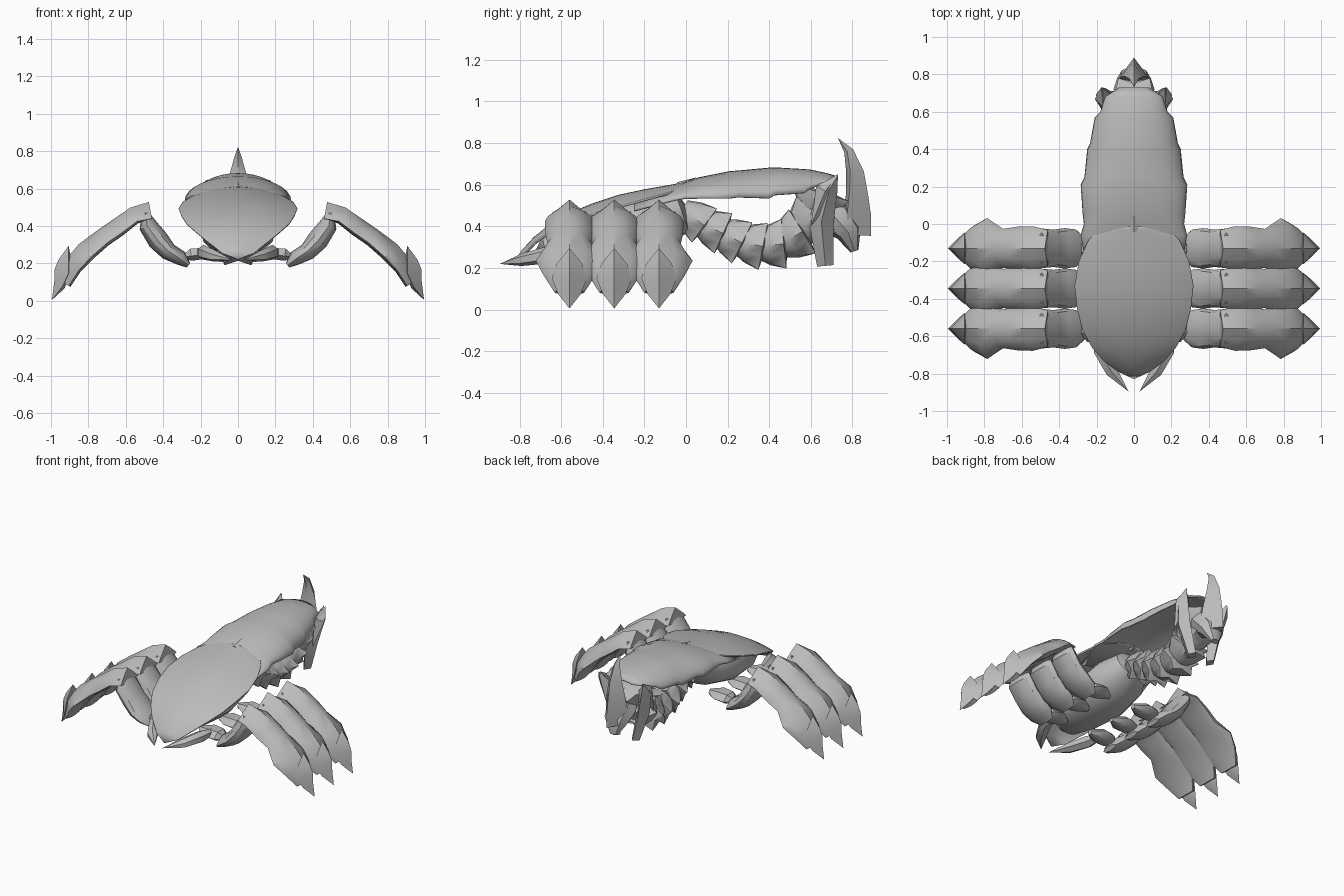
import bpy, bmesh, math
from mathutils import Vector

mat = bpy.data.materials.new("chitin grey")
mat.diffuse_color = (0.5, 0.5, 0.5, 1)


def finish(name, bm, angle=35):
    bmesh.ops.recalc_face_normals(bm, faces=bm.faces[:])
    me = bpy.data.meshes.new(name)
    bm.to_mesh(me)
    bm.free()
    ob = bpy.data.objects.new(name, me)
    bpy.context.collection.objects.link(ob)
    me.materials.append(mat)
    bpy.ops.object.select_all(action='DESELECT')
    ob.select_set(True)
    bpy.context.view_layer.objects.active = ob
    bpy.ops.object.shade_smooth_by_angle(angle=math.radians(angle))
    return ob


def sweep(name, stations, place, n=12, jag=None, tent=None, angle=35):
    """Stations are (p, q, half width, height above, height below) along a planar path.
    jag shrinks every second point of a ring, tent blends a round top into a ridge."""
    bm = bmesh.new()
    rings = []
    for i, (p, q, w, up, dn) in enumerate(stations):
        a, b = stations[max(i - 1, 0)], stations[min(i + 1, len(stations) - 1)]
        t = Vector((b[0] - a[0], b[1] - a[1])).normalized()
        nor = Vector((-t.y, t.x))
        ring = []
        for k in range(n):
            an = 2 * math.pi * k / n
            r = jag[i] if jag and k % 2 else 1
            s = math.sin(an)
            if tent:
                s += tent[i] * (math.copysign(1 - abs(math.cos(an)), s) - s)
            h = s * (up if s > 0 else dn) * r
            ring.append(bm.verts.new(place(p + nor.x * h, q + nor.y * h, w * math.cos(an) * r)))
        rings.append(ring)
    for a, b in zip(rings, rings[1:]):
        for k in range(n):
            bm.faces.new((a[k], a[(k + 1) % n], b[(k + 1) % n], b[k]))
    bm.faces.new(rings[0])
    bm.faces.new(rings[-1])
    bmesh.ops.remove_doubles(bm, verts=bm.verts[:], dist=0.0005)
    return finish(name, bm, angle)


def plate(name, rows, power, cols=16, thick=0.01):
    """Domed plate; rows are (y, half width, ridge z, rim z)."""
    bm = bmesh.new()
    grid = []
    for y, hw, ridge, rim in rows:
        line = []
        for k in range(cols + 1):
            s = math.sin((k / cols - 0.5) * math.pi)
            f = abs(s) ** 2 if power == 2 else 1 - math.sqrt(max(0, 1 - s * s))
            line.append(bm.verts.new((hw * s, y, ridge + (rim - ridge) * f)))
        grid.append(line)
    for a, b in zip(grid, grid[1:]):
        for k in range(cols):
            bm.faces.new((a[k], a[k + 1], b[k + 1], b[k]))
    bmesh.ops.remove_doubles(bm, verts=bm.verts[:], dist=0.0005)
    ob = finish(name, bm)
    mod = ob.modifiers.new("thickness", 'SOLIDIFY')
    mod.thickness = thick
    return ob


def in_yz(x0):
    return lambda p, q, w: (x0 + w, p, q)


# Head shield, pointed at the front
plate("head_shield", [
    (-0.83, 0.0, 0.225, 0.225), (-0.79, 0.085, 0.285, 0.255), (-0.73, 0.165, 0.35, 0.32),
    (-0.66, 0.225, 0.405, 0.37), (-0.57, 0.275, 0.46, 0.415), (-0.45, 0.305, 0.51, 0.46),
    (-0.33, 0.318, 0.55, 0.495), (-0.2, 0.295, 0.578, 0.53), (-0.09, 0.245, 0.597, 0.56),
    (-0.03, 0.19, 0.608, 0.58), (-0.005, 0.08, 0.612, 0.605)], 2)
sweep("shield_spike", [(-0.04, 0.6, 0.03, 0.012, 0.02), (0.05, 0.635, 0.0, 0, 0)], in_yz(0), 4)

# Back shell with a serrated rim
plate("back_shell", [
    (-0.25, 0.25, 0.52, 0.475), (-0.06, 0.285, 0.595, 0.525), (0.0, 0.268, 0.615, 0.535),
    (0.06, 0.275, 0.635, 0.535), (0.21, 0.285, 0.665, 0.535), (0.25, 0.265, 0.668, 0.54),
    (0.4, 0.25, 0.682, 0.535), (0.43, 0.235, 0.683, 0.55), (0.57, 0.21, 0.675, 0.56),
    (0.6, 0.18, 0.672, 0.58), (0.68, 0.155, 0.655, 0.61), (0.73, 0.08, 0.64, 0.62)], 1)

# Body under the shield
sweep("body", [(-0.72, 0.29, 0.0, 0, 0), (-0.68, 0.3, 0.09, 0.05, 0.05),
               (-0.55, 0.33, 0.16, 0.09, 0.09), (-0.35, 0.37, 0.2, 0.14, 0.14),
               (-0.15, 0.42, 0.19, 0.14, 0.14), (-0.02, 0.47, 0.12, 0.1, 0.1),
               (0.02, 0.48, 0.0, 0, 0)], in_yz(0), 16)

# Legs and mandibles on both sides
for side, label in ((1, "right"), (-1, "left")):
    for num, yc in enumerate((-0.56, -0.345, -0.13)):
        def in_xz(p, q, w, yc=yc):
            return (side * p, yc + w, q)
        tag = f"{label}_{num + 1}"
        sweep("leg_root_" + tag, [(0.1, 0.25, 0.02, 0.02, 0.02), (0.18, 0.25, 0.08, 0.04, 0.03),
                                  (0.25, 0.24, 0.07, 0.045, 0.03), (0.31, 0.23, 0.0, 0, 0)], in_xz, 6)
        sweep("leg_inner_" + tag, [(0.265, 0.19, 0.06, 0.015, 0.015), (0.31, 0.225, 0.1, 0.045, 0.035),
                                   (0.37, 0.265, 0.108, 0.045, 0.05), (0.43, 0.325, 0.1, 0.06, 0.055),
                                   (0.485, 0.4, 0.105, 0.055, 0.045), (0.495, 0.47, 0.08, 0.02, 0.02)], in_xz)
        sweep("leg_outer_" + tag, [(0.46, 0.44, 0.098, 0.09, 0.004), (0.54, 0.425, 0.118, 0.082, 0.012),
                                   (0.62, 0.365, 0.116, 0.085, 0.015), (0.7, 0.31, 0.104, 0.085, 0.015),
                                   (0.785, 0.235, 0.162, 0.095, 0.015), (0.85, 0.165, 0.125, 0.09, 0.012),
                                   (0.905, 0.08, 0.07, 0.06, 0.01)], in_xz,
              tent=(0.9, 0.45, 0.2, 0.1, 0.5, 0.4, 0.3))
        sweep("claw_" + tag, [(0.905, 0.295, 0.0, 0, 0), (0.905, 0.22, 0.062, 0.055, 0.012),
                              (0.905, 0.15, 0.085, 0.078, 0.012), (0.94, 0.075, 0.055, 0.05, 0.015),
                              (0.995, 0.005, 0.0, 0, 0)], in_xz, 4)
    sweep("mandible_" + label, [(0.2, -0.56, 0.02, 0.02, 0.02), (0.185, -0.68, 0.04, 0.035, 0.05),
                                (0.12, -0.79, 0.03, 0.035, 0.04), (0.03, -0.895, 0.0, 0, 0)],
          lambda p, q, w: (side * p, q, 0.26 + w + 0.19 * (q + 0.68) * (q < -0.68)), 6)
    # Side fins near the tail end
    sweep("tail_fin_" + label, [(0.73, 0.645, 0.0, 0, 0), (0.69, 0.58, 0.045, 0.04, 0.06),
                                (0.65, 0.42, 0.05, 0.06, 0.06), (0.67, 0.21, 0.03, 0.04, 0.04)],
          lambda p, q, w: (side * (0.075 + 0.23 * (q - 0.21) + w), p, q), 4)
    sweep("rear_fin_" + label, [(0.73, 0.65, 0.0, 0, 0), (0.67, 0.57, 0.045, 0.05, 0.05),
                                (0.6, 0.4, 0.0, 0, 0)],
          lambda p, q, w: (side * (0.165 + w), p, q), 4)

# Tail of flared, jagged segments
path = [(0.0, 0.47), (0.08, 0.41), (0.17, 0.37), (0.26, 0.325), (0.36, 0.305),
        (0.46, 0.315), (0.55, 0.37), (0.62, 0.45), (0.65, 0.55)]
for i, (a, b) in enumerate(zip(path, path[1:])):
    a, b = Vector(a), Vector(b)
    d = b - a
    r = 0.09 + 0.004 * i
    pts = [(a - d * 0.25, 0.55), (a + d * 0.35, 0.95), (b + d * 0.1, 1.3), (b + d * 0.2, 0.6)]
    sweep(f"tail_segment_{i + 1}", [(p.x, p.y, r * f * 1.1, r * f, r * f) for p, f in pts],
          in_yz(0), 12, jag=(1, 0.95, 0.68, 0.9))

# Tail bulb and stinger blade
sweep("tail_bulb", [(0.64, 0.5, 0.07, 0.08, 0.08), (0.72, 0.44, 0.11, 0.09, 0.09),
                    (0.78, 0.37, 0.09, 0.07, 0.06), (0.81, 0.28, 0.03, 0.02, 0.02)], in_yz(0), 8)
sweep("stinger", [(0.73, 0.825, 0.0, 0, 0), (0.775, 0.76, 0.022, 0.03, 0.015),
                  (0.79, 0.66, 0.05, 0.065, 0.02), (0.785, 0.56, 0.07, 0.09, 0.015),
                  (0.775, 0.46, 0.085, 0.115, 0.02), (0.77, 0.36, 0.08, 0.12, 0.02)], in_yz(0), 4)
